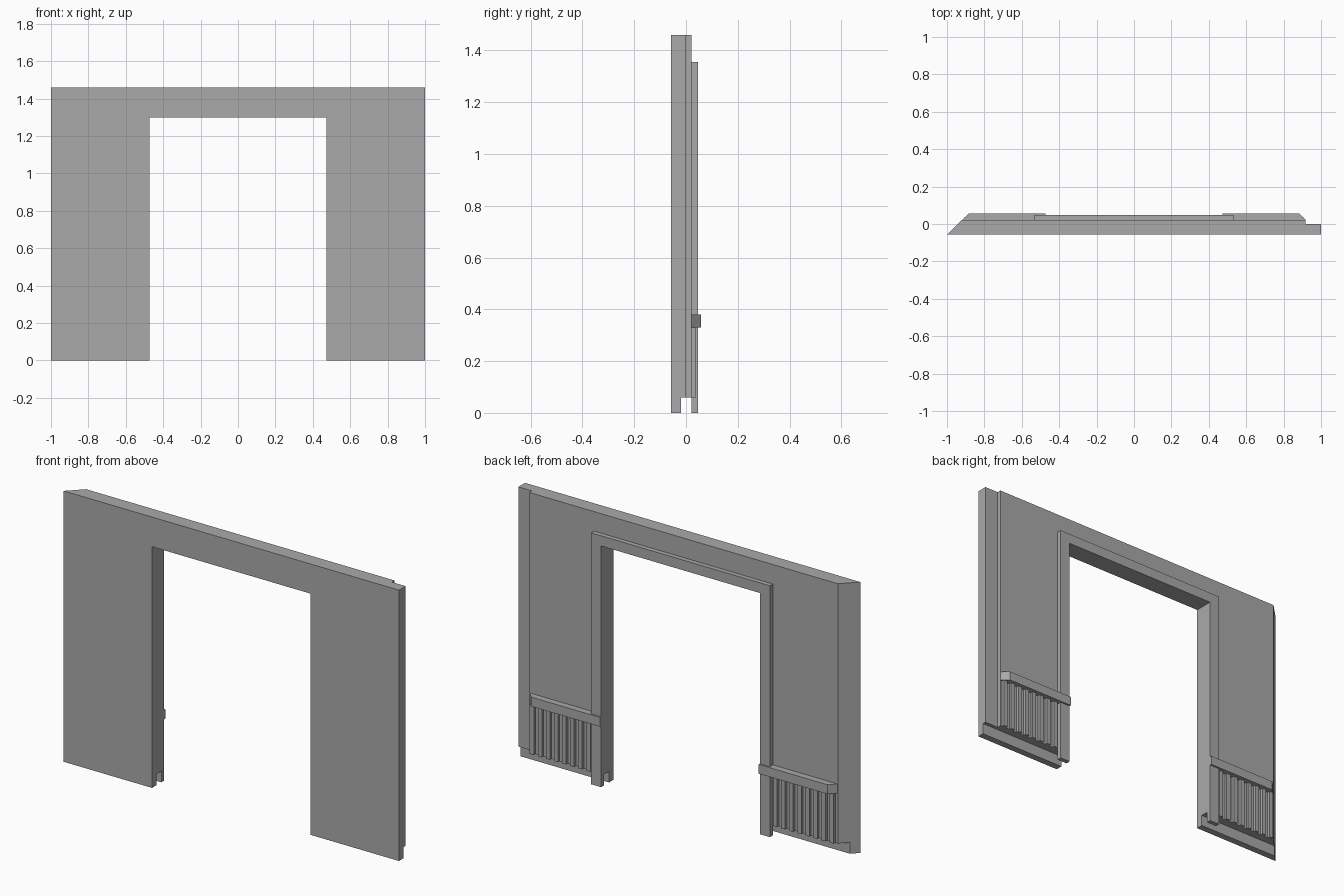
import bpy
import bmesh

if "Cube" in bpy.data.objects:
    bpy.data.objects.remove(bpy.data.objects["Cube"], do_unlink=True)

# Main dimensions
H = 1.46
FRONT, BACK, RAIL_BACK, FRAME_BACK = -0.057, 0.022, 0.057, 0.047
DOOR_X, DOOR_Z = 0.473, 1.30
TRIM_X, TRIM_Z = 0.533, 1.355
END_X = 0.918
GAP_Z = 0.06
RAIL_Z0, RAIL_Z1 = 0.33, 0.38

grey = bpy.data.materials.new("plain grey")
grey.use_nodes = True
grey.diffuse_color = (0.4, 0.4, 0.4, 1)
grey.node_tree.nodes["Principled BSDF"].inputs["Base Color"].default_value = (0.4, 0.4, 0.4, 1)


def prism(name, outline, low, high, axis="z"):
    """Extrude an outline: (x, y) along z, or (x, z) along y."""
    bm = bmesh.new()
    place = (lambda p: (p[0], p[1], low)) if axis == "z" else (lambda p: (p[0], low, p[1]))
    face = bm.faces.new([bm.verts.new(place(p)) for p in outline])
    new = bmesh.ops.extrude_face_region(bm, geom=[face])["geom"]
    step = (0, 0, high - low) if axis == "z" else (0, high - low, 0)
    bmesh.ops.translate(bm, vec=step, verts=[v for v in new if isinstance(v, bmesh.types.BMVert)])
    bmesh.ops.recalc_face_normals(bm, faces=bm.faces)
    mesh = bpy.data.meshes.new(name)
    bm.to_mesh(mesh)
    bm.free()
    mesh.materials.append(grey)
    obj = bpy.data.objects.new(name, mesh)
    bpy.context.collection.objects.link(obj)
    return obj


def box(name, x0, x1, y0, y1, z0, z1):
    return prism(name, [(x0, y0), (x1, y0), (x1, y1), (x0, y1)], z0, z1)


# Wall panel: mitred at one end, stepped lip at the other
wall = prism("wall_panel", [(-1, FRONT), (1, FRONT), (1, 0), (END_X, 0),
                            (END_X, BACK), (-1 + BACK - FRONT, BACK)], 0, H)

# Doorway and the rebate along the bottom of the back
cutters = [box("doorway_cutter", -DOOR_X, DOOR_X, -1, 1, -1, DOOR_Z),
           box("rebate_cutter", -2, 2, -0.02, 1, -1, GAP_Z)]
for cutter in cutters:
    cut = wall.modifiers.new(cutter.name, "BOOLEAN")
    cut.operation = "DIFFERENCE"
    cut.solver = "EXACT"
    cut.object = cutter
    cutter.hide_render = True
    cutter.hide_viewport = True
    cutter.display_type = "WIRE"

# Door trim: one arch-shaped piece reaching the floor
prism("door_trim", [(-TRIM_X, 0), (-TRIM_X, TRIM_Z), (TRIM_X, TRIM_Z), (TRIM_X, 0),
                    (DOOR_X, 0), (DOOR_X, DOOR_Z), (-DOOR_X, DOOR_Z), (-DOOR_X, 0)],
      BACK, FRAME_BACK, axis="y")

# Rails with mitred outer ends, and the row of battens below each
COUNT = 8
pitch = (END_X - TRIM_X) / COUNT
for side, label in ((1, "left"), (-1, "right")):
    tip = END_X - (RAIL_BACK - BACK)
    prism(label + "_rail", [(side * DOOR_X, BACK), (side * END_X, BACK),
                            (side * tip, RAIL_BACK), (side * DOOR_X, RAIL_BACK)],
          RAIL_Z0, RAIL_Z1)
    for i in range(COUNT):
        mid = side * (TRIM_X + (i + 0.5) * pitch)
        box(f"{label}_batten_{i + 1}", mid - pitch / 4, mid + pitch / 4,
            BACK, BACK + 0.015, GAP_Z, RAIL_Z0)
